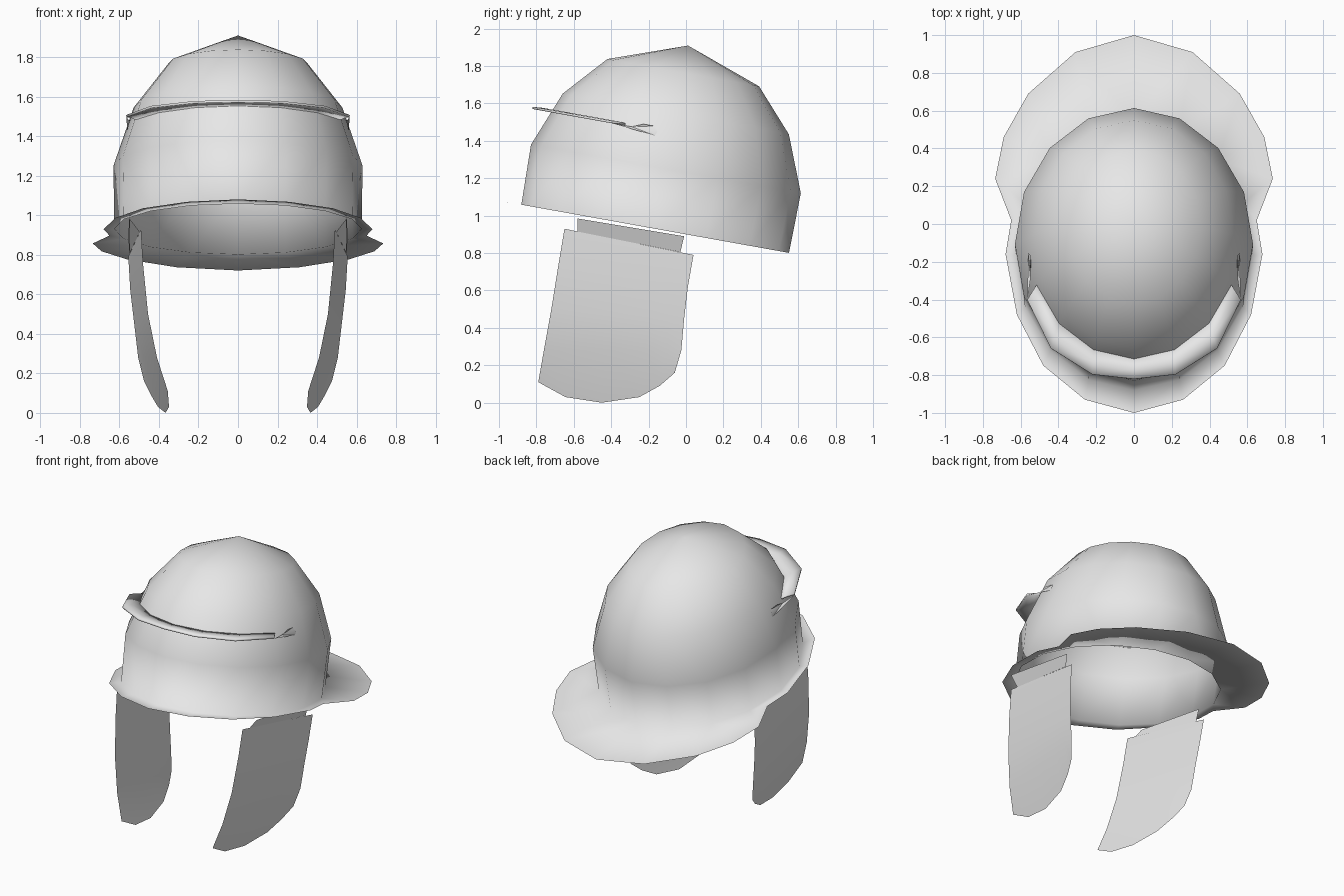
import bpy
import math

cube = bpy.data.objects.get("Cube")
if cube:
    bpy.data.objects.remove(cube)

# One plain metal colour
metal = bpy.data.materials.new("pale_grey_metal")
metal.use_nodes = True
colour = (0.8, 0.8, 0.8, 1)
metal.diffuse_color = colour
metal.node_tree.nodes["Principled BSDF"].inputs["Base Color"].default_value = colour

TILT = math.radians(-10.2)
CENTRE = (0, -0.165, 0.93)


def half_part(name, verts, faces, tilted=True, sharp_angle=None):
    """Mesh for the left half, mirrored to the right."""
    mesh = bpy.data.meshes.new(name)
    mesh.from_pydata(verts, [], faces)
    mesh.materials.append(metal)
    obj = bpy.data.objects.new(name, mesh)
    bpy.context.collection.objects.link(obj)
    if tilted:
        obj.location = CENTRE
        obj.rotation_euler.x = TILT
    bpy.ops.object.select_all(action='DESELECT')
    obj.select_set(True)
    bpy.context.view_layer.objects.active = obj
    if sharp_angle is None:
        bpy.ops.object.shade_smooth()
    else:
        bpy.ops.object.shade_smooth_by_angle(angle=math.radians(sharp_angle))
    mirror = obj.modifiers.new("mirror", 'MIRROR')
    mirror.use_clip = True
    return obj


# Bowl: elliptical rings of a sixteen-sided dome, listed from back to front
STEPS = 8
rings = [(0.727, 0.0), (0.733, 0.325), (0.614, 0.624), (0.412, 0.848)]
WIDTH = 0.86
verts, faces = [], []
for radius, height in rings:
    for i in range(STEPS + 1):
        a = math.pi * i / STEPS
        x = 0 if i in (0, STEPS) else WIDTH * radius * math.sin(a)
        verts.append((x, radius * math.cos(a), height))
row = STEPS + 1
for r in range(len(rings) - 1):
    for i in range(STEPS):
        a = r * row + i
        faces.append((a + 1, a, a + row, a + row + 1))
apex = len(verts)
verts.append((0, 0, 0.995))
last = (len(rings) - 1) * row
faces += [(last + i + 1, last + i, apex) for i in range(STEPS)]

# Brim: wide neck guard at the back, notch at the side, narrow front edge
# Each entry: x, world y, index of the bowl vertex it joins
brim = [(0, 1, 0), (0.31, 0.91, 1), (0.56, 0.69, 2), (0.69, 0.46, 2),
        (0.735, 0.24, 3), (0.65, 0.02, 3), (0.68, -0.16, 4),
        (0.62, -0.48, 5), (0.48, -0.75, 6), (0.26, -0.93, 7), (0, -1, 8)]
start = len(verts)
verts += [(x, (y - CENTRE[1]) / math.cos(TILT), 0) for x, y, _ in brim]
for k in range(len(brim) - 1):
    a, b = brim[k][2], brim[k + 1][2]
    outer = (start + k + 1, start + k)
    faces.append(outer + ((a,) if a == b else (a, b)))
half_part("helmet_bowl_and_brim", verts, faces)

# Brow band: thin crescent around the front of the bowl
LEVEL = 0.52
outer_edge = [(0, -0.76), (0.22, -0.735), (0.44, -0.595), (0.565, -0.335)]
verts, faces = [], []
for i, (x, y) in enumerate(outer_edge):
    a = math.pi * i / STEPS
    ix, iy = 0.555 * math.sin(a), -0.65 * math.cos(a)
    verts += [(ix, iy, LEVEL), ((ix + x) / 2, (iy + y) / 2, LEVEL + 0.004), (x, y, LEVEL)]
for i in range(len(outer_edge) - 1):
    for j in range(2):
        a = i * 3 + j
        faces.append((a, a + 1, a + 4, a + 3))
band = half_part("brow_band", verts, faces, sharp_angle=40)
solid = band.modifiers.new("thickness", 'SOLIDIFY')
solid.thickness = 0.012
solid.offset = 0

# Band tails: small forked ends lying against the sides of the bowl
tail = [(0.565, -0.335, 0.515), (0.548, -0.22, 0.515), (0.56, -0.09, 0.49),
        (0.56, -0.08, 0.512), (0.545, -0.1, 0.54), (0.55, -0.16, 0.54)]
half_part("band_tail", tail, [(0, 1, 2), (1, 3, 2), (1, 4, 3), (1, 5, 4)], sharp_angle=30)

# Cheek guard: sheet spanned between its front and rear edges, rounded below
front_edge = [(0.49, -0.65, 0.93), (0.48, -0.68, 0.75), (0.455, -0.72, 0.5),
              (0.41, -0.76, 0.28), (0.355, -0.79, 0.11)]
rear_edge = [(0.555, 0.04, 0.79), (0.545, 0.01, 0.62), (0.525, -0.01, 0.45),
             (0.505, -0.025, 0.28), (0.475, -0.06, 0.16)]
columns = [(0, 0), (0.2, 0.09), (0.466, 0.133), (0.74, 0.117), (0.89, 0.064), (1, 0)]
verts, faces = [], []
for r, (f, b) in enumerate(zip(front_edge, rear_edge)):
    for t, sag in columns:
        x, y, z = (p + (q - p) * t for p, q in zip(f, b))
        drop = sag if r == len(front_edge) - 1 else 0
        verts.append((x - drop / 3, y, z - drop))
n = len(columns)
for r in range(len(front_edge) - 1):
    for c in range(n - 1):
        a = r * n + c
        faces.append((a, a + n, a + n + 1, a + 1))
half_part("cheek_guard", verts, faces, tilted=False)

# Hinge strip joining each cheek guard to the bowl
strip = [(0.55, -0.58, 0.985), (0.497, -0.58, 0.915), (0.549, -0.03, 0.805), (0.555, -0.01, 0.89)]
half_part("cheek_hinge_strip", strip, [(0, 1, 2, 3)], tilted=False)
